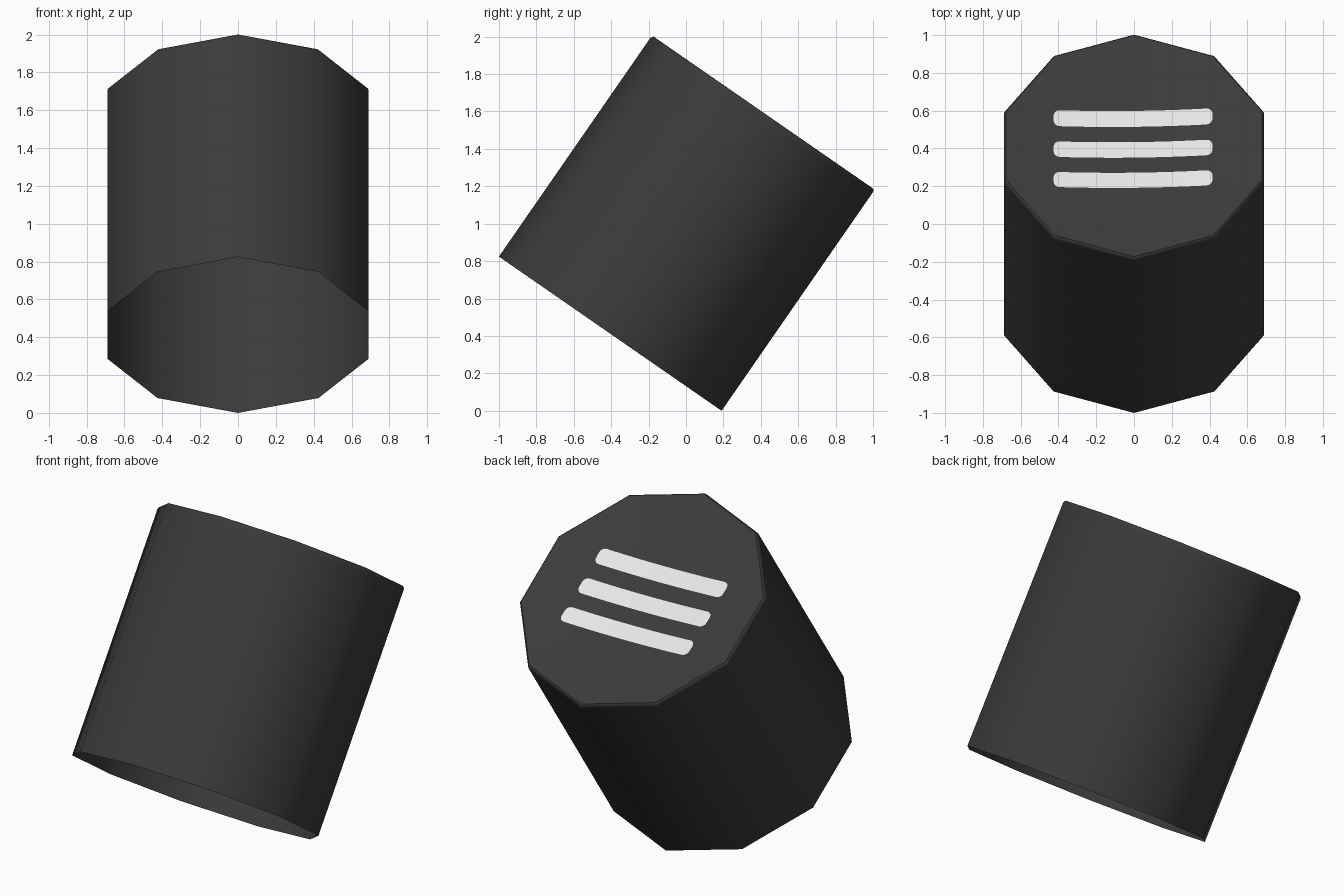
import bpy, bmesh, math
from mathutils import Matrix

if "Cube" in bpy.data.objects:
    bpy.data.objects.remove(bpy.data.objects["Cube"])

R, H, DISH, TILT = 0.724, 1.438, 0.048, math.radians(34.7)
RIM = R - 0.011  # radius of the dished top
# Local frame: origin at centre of the open bottom, z along the tube axis
FRAME = Matrix.Translation((0, -0.405, 0.412)) @ Matrix.Rotation(-TILT, 4, 'X')


def material(name, value):
    m = bpy.data.materials.new(name)
    m.diffuse_color = (value, value, value, 1)
    m.use_nodes = True
    m.node_tree.nodes["Principled BSDF"].inputs["Base Color"].default_value = m.diffuse_color
    return m


def dish_z(r):
    return H - DISH * (1 - (r / RIM) ** 2)


def add_object(name, bm, mat):
    bm.transform(FRAME)
    me = bpy.data.meshes.new(name)
    bm.to_mesh(me)
    bm.free()
    me.materials.append(mat)
    ob = bpy.data.objects.new(name, me)
    bpy.context.collection.objects.link(ob)
    bpy.context.view_layer.objects.active = ob
    ob.select_set(True)
    bpy.ops.object.shade_smooth_by_angle(angle=math.radians(44))
    ob.select_set(False)


dark = material("charcoal", 0.043)
white = material("off white", 0.8)

# Ten-sided cap body: open underneath, softened rim, shallow dished top
profile = [(R, 0), (R, 1.41), (R, 1.4236), (R - 0.004, 1.432), (RIM, H)]
profile += [(RIM * f, dish_z(RIM * f)) for f in (0.85, 0.7, 0.55, 0.4, 0.2)]
bm = bmesh.new()
rings = [[bm.verts.new((r * math.sin(-i * math.tau / 10),
                        r * math.cos(-i * math.tau / 10), z)) for i in range(10)]
         for r, z in profile]
for a, b in zip(rings, rings[1:]):
    for i in range(10):
        j = (i + 1) % 10
        bm.faces.new((a[i], a[j], b[j], b[i]))
bm.faces.new(rings[-1])
add_object("cap_body", bm, dark)


# Painted stripe with rounded ends, following the dish just above its surface
def stripe(name, v):
    half_len, half_w, rad, n = 0.42, 0.05, 0.032, 14
    ends = [(half_len - rad + rad * math.sin(t), half_w - rad + rad * math.cos(t))
            for t in (k * math.pi / 10 for k in range(6))]
    cols = [(-x, w) for x, w in reversed(ends)]
    cols += [((half_len - rad) * (2 * k / n - 1), half_w) for k in range(1, n)]
    cols += ends
    bm = bmesh.new()
    pairs = []
    for x, w in cols:
        pair = []
        for s in (-1, 1):
            y = v + 0.014 * x + s * w
            pair.append(bm.verts.new((x - 0.005, y, dish_z(math.hypot(x, y)) + 0.006)))
        pairs.append(pair)
    for p, q in zip(pairs, pairs[1:]):
        bm.faces.new((p[0], q[0], q[1], p[1]))
    add_object(name, bm, white)


for name, v in (("stripe_back", 0.2), ("stripe_middle", 0.003), ("stripe_front", -0.195)):
    stripe(name, v)
